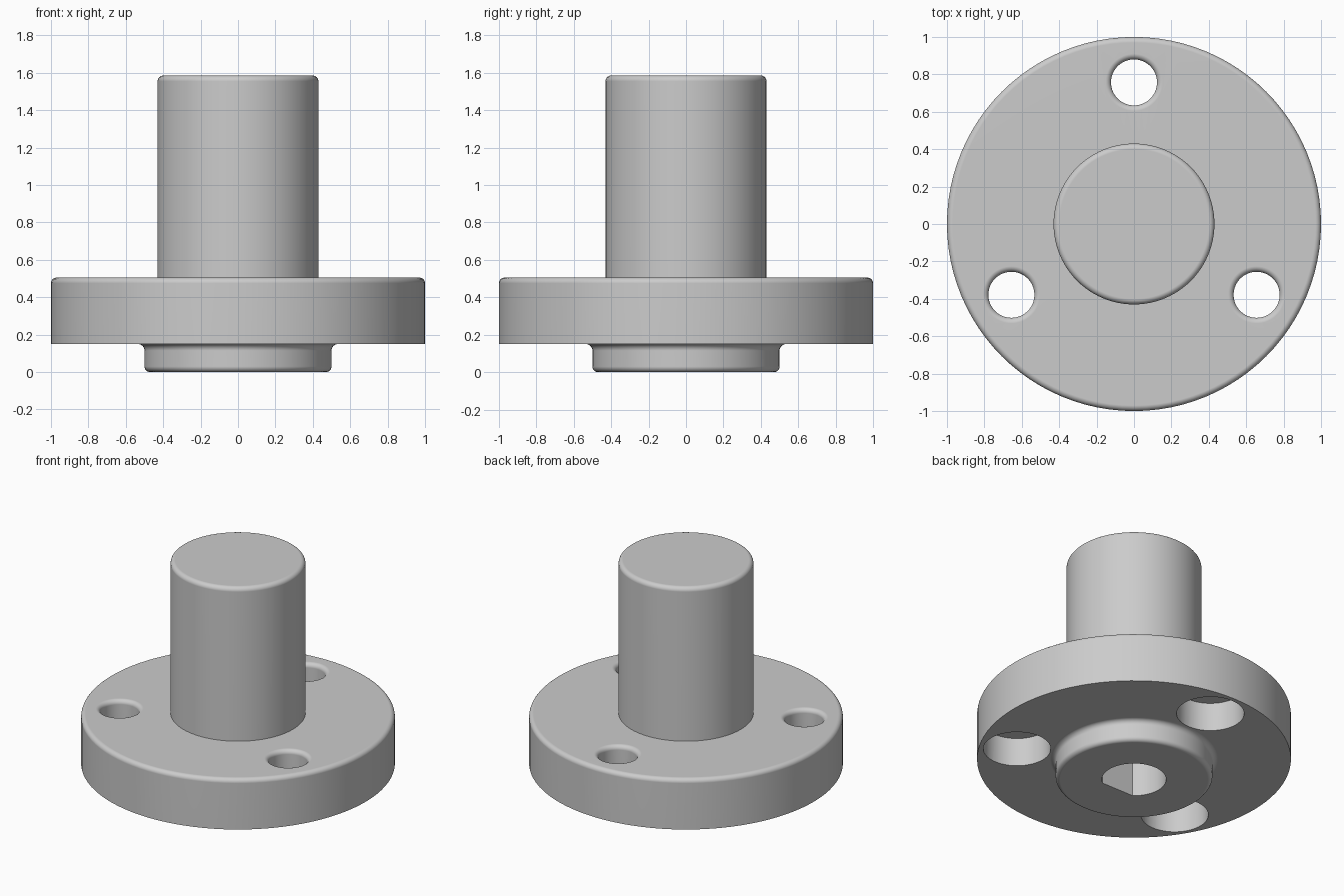
import bpy, bmesh
from math import radians, sin, cos, pi, acos
from mathutils import Matrix

cube = bpy.data.objects.get("Cube")
if cube:
    bpy.data.objects.remove(cube, do_unlink=True)

grey = bpy.data.materials.new("light grey")
grey.use_nodes = True
grey.diffuse_color = (0.6, 0.6, 0.6, 1)
grey.node_tree.nodes["Principled BSDF"].inputs["Base Color"].default_value = (0.6, 0.6, 0.6, 1)

SEGMENTS = 96
ROUND = 0.03          # radius of the rounded edges
FLANGE_LOW, FLANGE_TOP, TOP = 0.15, 0.505, 1.585


def arc(cx, cz, r, start, end, steps=6):
    """Points of an arc, angles in degrees."""
    angles = [radians(start + (end - start) * i / steps) for i in range(steps + 1)]
    return [(cx + r * cos(a), cz + r * sin(a)) for a in angles]


def finish(name, bm):
    bmesh.ops.recalc_face_normals(bm, faces=bm.faces)
    mesh = bpy.data.meshes.new(name)
    bm.to_mesh(mesh)
    bm.free()
    mesh.materials.append(grey)
    obj = bpy.data.objects.new(name, mesh)
    bpy.context.collection.objects.link(obj)
    return obj


def lathe(name, profile, segments=SEGMENTS, at=(0, 0)):
    """Revolve a radius/height profile and close it with flat caps."""
    bm = bmesh.new()
    rings = []
    for r, z in profile:
        ring = [bm.verts.new((at[0] + r * cos(2 * pi * i / segments),
                              at[1] + r * sin(2 * pi * i / segments), z))
                for i in range(segments)]
        rings.append(ring)
    for low, high in zip(rings, rings[1:]):
        for i in range(segments):
            j = (i + 1) % segments
            bm.faces.new((low[i], low[j], high[j], high[i]))
    bm.faces.new(rings[0])
    bm.faces.new(rings[-1])
    return finish(name, bm)


# Body: locating boss, flange and post in one turned profile
boss_r, post_r = 0.50, 0.43
profile = (
    arc(boss_r - ROUND, ROUND, ROUND, -90, 0)
    + arc(boss_r + 0.035, FLANGE_LOW - 0.035, 0.035, 180, 90)
    + [(1.0, FLANGE_LOW)]
    + arc(1.0 - ROUND, FLANGE_TOP - ROUND, ROUND, 0, 90)
    + [(post_r, FLANGE_TOP)]
    + arc(post_r - ROUND, TOP - ROUND, ROUND, 0, 90)
)
body = lathe("flanged_post", profile)

# Counterbored screw holes with a rounded upper rim
hole_r, head_r, step = 0.123, 0.215, 0.35
hole_profile = (
    [(head_r, 0.1), (head_r, step), (hole_r, step)]
    + arc(hole_r + ROUND, FLANGE_TOP - ROUND, ROUND, 180, 90)
    + [(hole_r + ROUND, FLANGE_TOP + 0.1)]
)
cutters = []
for k in range(3):
    a = radians(90 + 120 * k)
    cutters.append(lathe("screw_hole_cutter", hole_profile, 64,
                         (0.757 * cos(a), 0.757 * sin(a))))

# D-shaped blind bore, flat side to the front
bore_r, flat, depth = 0.205, 0.163, 1.0
half = acos(flat / bore_r)
start, sweep = -pi / 2 + half, 2 * (pi - half)
bm = bmesh.new()
ring = [bm.verts.new((bore_r * cos(start + sweep * i / 48),
                      bore_r * sin(start + sweep * i / 48), -0.1)) for i in range(49)]
face = bm.faces.new(ring)
extruded = bmesh.ops.extrude_face_region(bm, geom=[face])["geom"]
bmesh.ops.translate(bm, vec=(0, 0, depth + 0.1),
                    verts=[g for g in extruded if isinstance(g, bmesh.types.BMVert)])
cutters.append(finish("shaft_bore_cutter", bm))

# Cut the holes
bpy.ops.object.select_all(action="DESELECT")
bpy.context.view_layer.objects.active = body
body.select_set(True)
for cutter in cutters:
    cutter.hide_render = True
    mod = body.modifiers.new("cut", "BOOLEAN")
    mod.operation, mod.solver, mod.object = "DIFFERENCE", "EXACT", cutter
    bpy.ops.object.modifier_apply(modifier=mod.name)
    bpy.data.objects.remove(cutter, do_unlink=True)

# Smooth round surfaces, crisp corners, clean flat faces
bpy.ops.object.shade_smooth_by_angle(angle=radians(30))
weighted = body.modifiers.new("weighted_normals", "WEIGHTED_NORMAL")
weighted.keep_sharp = True
